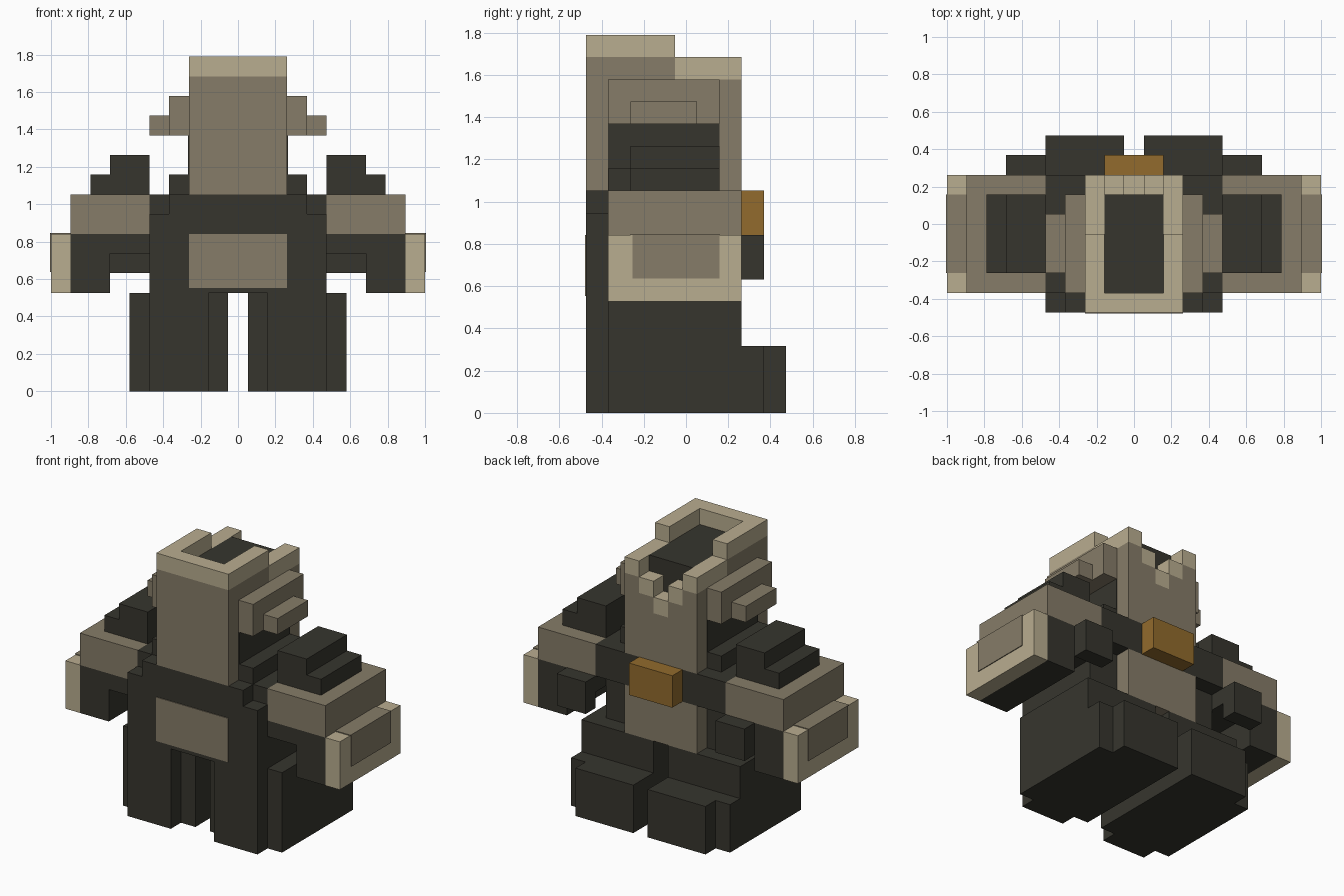
import bpy, bmesh

U = 2 / 19      # one block
T = 0.05        # thickness of a painted plate, in blocks


def material(name, rgb):
    m = bpy.data.materials.new(name)
    m.diffuse_color = (*rgb, 1)
    return m


DARK = material("charcoal", (0.037, 0.036, 0.027))
GREY = material("stone_grey", (0.238, 0.202, 0.138))
TAN = material("pale_tan", (0.485, 0.418, 0.279))
GOLD = material("amber", (0.287, 0.147, 0.026))


def part(name, mat, *boxes, mirror=False):
    """Join boxes (x0, x1, y0, y1, z0, z1), in blocks, into one object."""
    bm = bmesh.new()
    for x0, x1, y0, y1, z0, z1 in boxes:
        spans = [(x0, x1)] + ([(-x1, -x0)] if mirror else [])
        for a, b in spans:
            for v in bmesh.ops.create_cube(bm, size=1)["verts"]:
                v.co.x = (b if v.co.x > 0 else a) * U
                v.co.y = (y1 if v.co.y > 0 else y0) * U
                v.co.z = (z1 if v.co.z > 0 else z0) * U
    me = bpy.data.meshes.new(name)
    bm.to_mesh(me)
    bm.free()
    me.materials.append(mat)
    ob = bpy.data.objects.new(name, me)
    bpy.context.collection.objects.link(ob)
    return ob


# Legs with a raised outer face, and feet
part("legs", DARK, (0.5, 5.5, -3.5, 2.5, 0, 5),
     (1.5, 4.5, -4.5, -3.5, 0, 5), mirror=True)
part("feet", DARK, (0.5, 4.5, 2.5, 4.5, 0, 3),
     (4.5, 5.5, 2.5, 3.5, 0, 3), mirror=True)

# Torso, belt band and buckle
part("torso", DARK, (-4.5, 4.5, -3.5, 1.5, 5, 10),
     (-4.5, 4.5, -4.5, -3.5, 5, 9), (-3.5, 3.5, -4.5, -3.5, 9, 10))
part("belt", DARK, (-4.5, 4.5, 1.5, 2.5, 8, 10))
part("buckle", GOLD, (-1.5, 1.5, 2.5, 3.5, 8, 10))
part("apron", GREY, (-2.5, 2.5, 1.5, 2.5, 5, 8))
part("torso_panel", GREY, (-2.5, 2.5, -4.5 - T, -4.5, 5.25, 8))

# Arms
part("upper_arms", GREY, (4.5, 8.5, -3.5, 2.5, 8, 10), mirror=True)
part("forearms", DARK, (4.5, 6.5, -3.5, 2.5, 7, 8),
     (6.5, 8.5, -3.5, 2.5, 5, 8), mirror=True)
part("fists", DARK, (4.5, 6.5, 2.5, 3.5, 6, 8), mirror=True)
part("arm_guards", TAN, (8.5, 9.5, -3.5, 2.5, 5, 8), mirror=True)
part("guard_patches", GREY, (9.5, 9.5 + T, -2.4, 1.5, 6.05, 8),
     (8.5, 9.5 + T, -2.5, 1.5, 8, 8 + T), mirror=True)
part("shoulder_pads", DARK, (4.5, 6.5, -2.5, 1.5, 10, 12),
     (6.5, 7.5, -2.5, 1.5, 10, 11), mirror=True)
part("collar", DARK, (2.5, 3.5, -3.5, 1.5, 10, 11), mirror=True)

# Head shell: side walls, front wall, stepped back wall
part("head_shell", GREY,
     (-2.5, 2.5, -4.5, -3.5, 10, 16),
     (-2.5, -1.5, -3.5, -0.5, 10, 16), (1.5, 2.5, -3.5, -0.5, 10, 16),
     (-2.5, -1.5, -0.5, 2.5, 10, 15), (1.5, 2.5, -0.5, 2.5, 10, 15),
     (-1.5, -0.5, 1.5, 2.5, 10, 14), (0.5, 1.5, 1.5, 2.5, 10, 14),
     (-0.5, 0.5, 1.5, 2.5, 10, 13))
part("head_rim", TAN,
     (-2.5, 2.5, -4.5, -3.5, 16, 17),
     (-2.5, -1.5, -3.5, -0.5, 16, 17), (1.5, 2.5, -3.5, -0.5, 16, 17),
     (-2.5, -1.5, -0.5, 2.5, 15, 16), (1.5, 2.5, -0.5, 2.5, 15, 16),
     (-1.5, -0.5, 1.5, 2.5, 14, 15), (0.5, 1.5, 1.5, 2.5, 14, 15),
     (-0.5, 0.5, 1.5, 2.5, 13, 14))
part("inner_head", DARK, (-1.5, 1.5, -3.5, 1.5, 10, 16))

# Dark cheeks beneath stepped ears
part("cheeks", DARK, (2.5, 2.5 + T, -3.5, 1.5, 11, 13), mirror=True)
part("ears", GREY, (2.5, 3.5, -3.5, 1.5, 13, 15),
     (3.5, 4.5, -2.5, 0.5, 13, 14), mirror=True)
